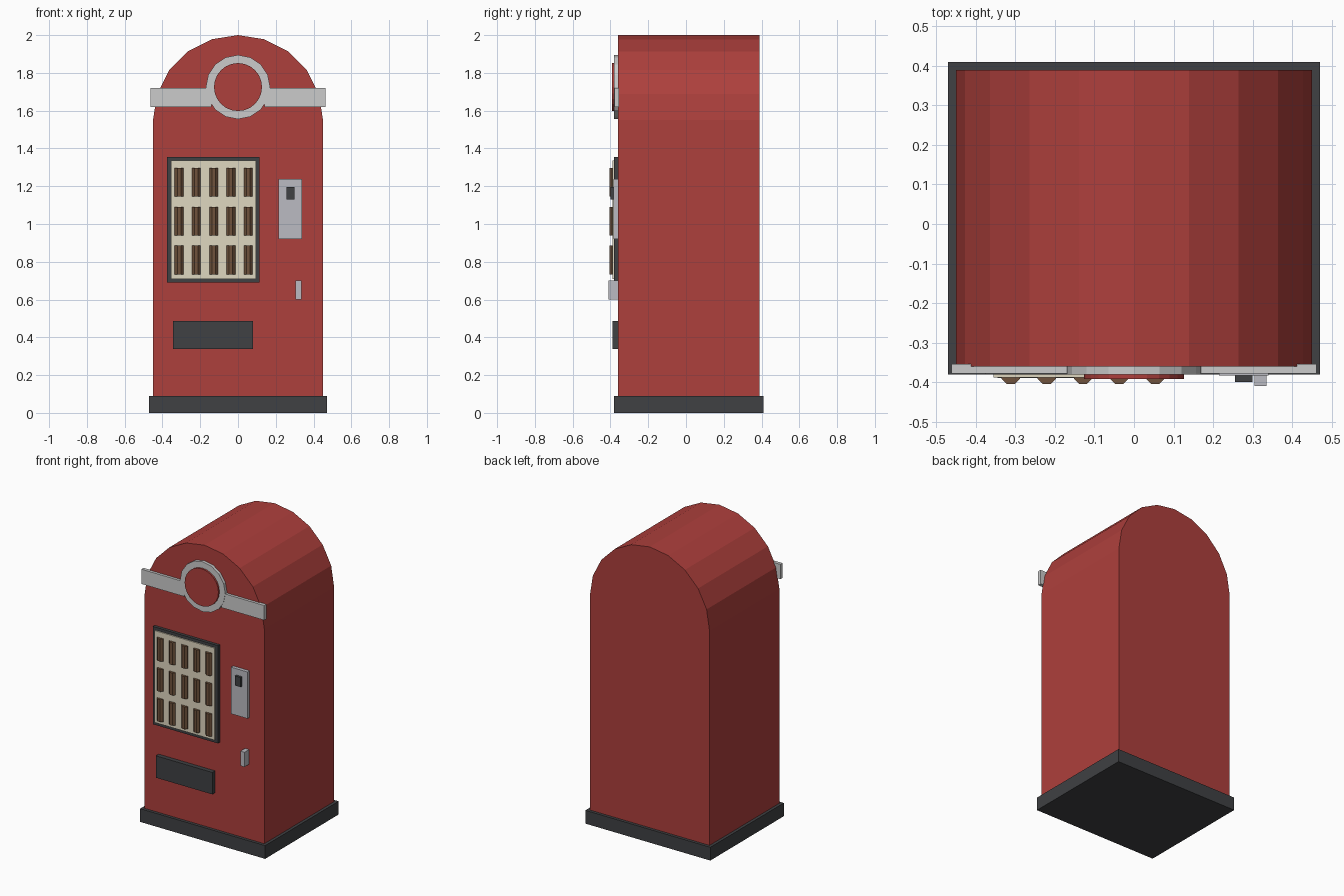
import bpy, bmesh
from math import sin, cos, pi

if "Cube" in bpy.data.objects:
    bpy.data.objects.remove(bpy.data.objects["Cube"])


def material(name, r, g, b):
    m = bpy.data.materials.new(name)
    m.diffuse_color = (r, g, b, 1)
    m.use_nodes = True
    m.node_tree.nodes["Principled BSDF"].inputs["Base Color"].default_value = m.diffuse_color
    return m


RED = material("red_paint", 0.42, 0.05, 0.045)
DARK = material("dark_metal", 0.05, 0.052, 0.056)
CREAM = material("cream_panel", 0.74, 0.68, 0.53)
BROWN = material("brown_goods", 0.16, 0.085, 0.045)
STEEL = material("steel", 0.5, 0.5, 0.54)
SILVER = material("silver_trim", 0.62, 0.62, 0.62)


def finish(name, bm, mat):
    bmesh.ops.recalc_face_normals(bm, faces=bm.faces)
    me = bpy.data.meshes.new(name)
    bm.to_mesh(me)
    bm.free()
    me.materials.append(mat)
    ob = bpy.data.objects.new(name, me)
    bpy.context.collection.objects.link(ob)
    return ob


def extrude(name, outline, y0, y1, mat):
    """Extrude an (x, z) outline from y0 to y1."""
    bm = bmesh.new()
    face = bm.faces.new([bm.verts.new((x, y0, z)) for x, z in outline])
    new = bmesh.ops.extrude_face_region(bm, geom=[face])["geom"]
    verts = [v for v in new if isinstance(v, bmesh.types.BMVert)]
    bmesh.ops.translate(bm, verts=verts, vec=(0, y1 - y0, 0))
    return finish(name, bm, mat)


def box(name, x0, x1, y0, y1, z0, z1, mat):
    return extrude(name, [(x0, z0), (x1, z0), (x1, z1), (x0, z1)], y0, y1, mat)


def circle(r, z, n):
    return [(r * sin(2 * pi * i / n), z + r * cos(2 * pi * i / n)) for i in range(n)]


# Cabinet with arched top, on a plinth
arch = [(0.45 * cos(pi * i / 10), 1.55 + 0.45 * sin(pi * i / 10)) for i in range(11)]
extrude("cabinet", [(-0.45, 0.08), (0.45, 0.08)] + arch, -0.36, 0.39, RED)
box("plinth", -0.47, 0.47, -0.38, 0.41, 0, 0.09, DARK)

# Sign: two band halves, ring and red disc
SIGN_Z = 1.725
for side, s in (("left", -1), ("right", 1)):
    box("sign_band_" + side, *sorted((s * 0.14, s * 0.462)), -0.378, -0.354, 1.62, 1.72, SILVER)
bm = bmesh.new()
loops = [[bm.verts.new((x, y, z)) for x, z in circle(r, SIGN_Z, 16)]
         for r, y in ((0.17, -0.354), (0.17, -0.38), (0.124, -0.38), (0.124, -0.354))]
for a, b in zip(loops, loops[1:] + loops[:1]):
    for i in range(16):
        j = (i + 1) % 16
        bm.faces.new((a[i], a[j], b[j], b[i]))
finish("sign_ring", bm, SILVER)
extrude("sign_disc", circle(0.127, SIGN_Z, 24), -0.354, -0.392, RED)

# Display window
box("window_frame", -0.375, 0.115, -0.38, -0.35, 0.69, 1.355, DARK)
box("window_panel", -0.355, 0.095, -0.388, -0.36, 0.71, 1.335, CREAM)

# Rows of eight-sided goods, half sunk in the panel
for row in range(3):
    for col in range(5):
        cx, z = -0.312 + 0.0915 * col, 0.733 + 0.206 * row
        bm = bmesh.new()
        ring = [bm.verts.new((cx + 0.025 * cos(pi * (i + 0.5) / 4),
                              -0.382 + 0.025 * sin(pi * (i + 0.5) / 4), z)) for i in range(8)]
        new = bmesh.ops.extrude_face_region(bm, geom=[bm.faces.new(ring)])["geom"]
        verts = [v for v in new if isinstance(v, bmesh.types.BMVert)]
        bmesh.ops.translate(bm, verts=verts, vec=(0, 0, 0.152))
        finish(f"goods_{row}_{col}", bm, BROWN)

# Coin plate with slot, handle and delivery tray
box("coin_plate", 0.215, 0.34, -0.383, -0.35, 0.92, 1.237, STEEL)
box("coin_slot", 0.256, 0.30, -0.4, -0.37, 1.13, 1.195, DARK)
box("handle", 0.305, 0.335, -0.41, -0.35, 0.6, 0.7, STEEL)
box("delivery_tray", -0.345, 0.08, -0.39, -0.35, 0.338, 0.487, DARK)
